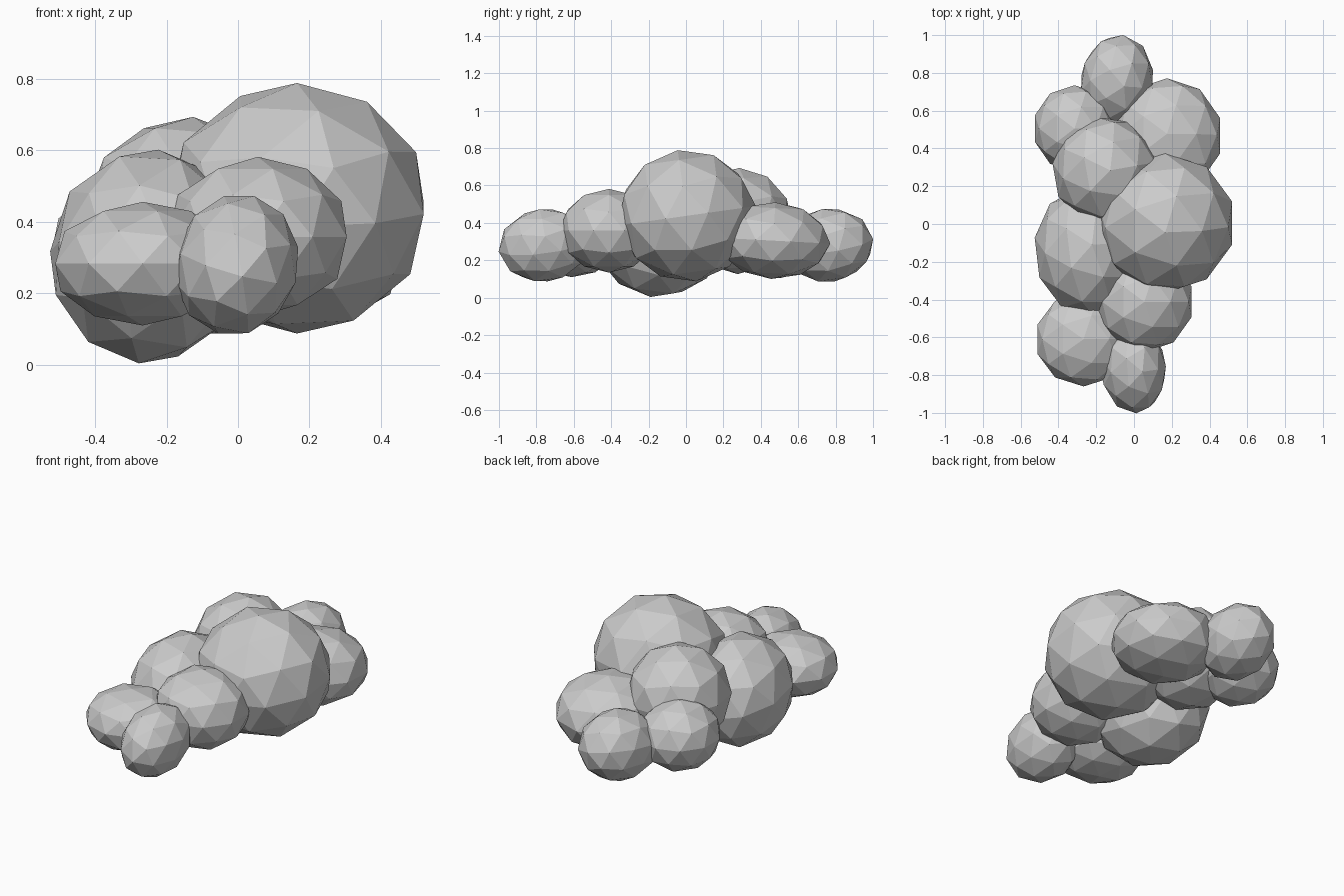
import bpy
from math import radians

# Each puff: name, centre, half sizes, tilt in degrees
puffs = [
    ("main_puff",        (0.165, 0.005, 0.438), (0.373, 0.372, 0.354), (8, 0, 0)),
    ("rear_top_puff",    (-0.15, 0.28, 0.41),  (0.285, 0.29, 0.285), (0, 5, 10)),
    ("rear_right_puff",  (0.175, 0.467, 0.305), (0.295, 0.305, 0.205), (-3, 0, 0)),
    ("rear_left_puff",   (-0.315, 0.505, 0.305), (0.22, 0.23, 0.20),  (0, 0, 0)),
    ("rear_end_puff",    (-0.09, 0.76, 0.28),  (0.195, 0.245, 0.20),  (8, 12, -6)),
    ("left_puff",        (-0.25, -0.15, 0.303), (0.28, 0.345, 0.303), (-7, 6, 6)),
    ("front_right_puff", (0.055, -0.412, 0.358), (0.262, 0.266, 0.224), (0, 0, 0)),
    ("front_left_puff",  (-0.267, -0.61, 0.283), (0.257, 0.25, 0.173), (0, 0, 0)),
    ("front_end_puff",   (-0.005, -0.76, 0.28), (0.175, 0.245, 0.20), (8, 14, 6)),
]

# Low-poly cloud built from overlapping faceted spheres
for name, centre, size, tilt in puffs:
    bpy.ops.mesh.primitive_ico_sphere_add(
        subdivisions=2, radius=1, location=centre,
        rotation=[radians(a) for a in tilt])
    puff = bpy.context.object
    puff.name = name
    puff.scale = size
    bpy.ops.object.shade_flat()
